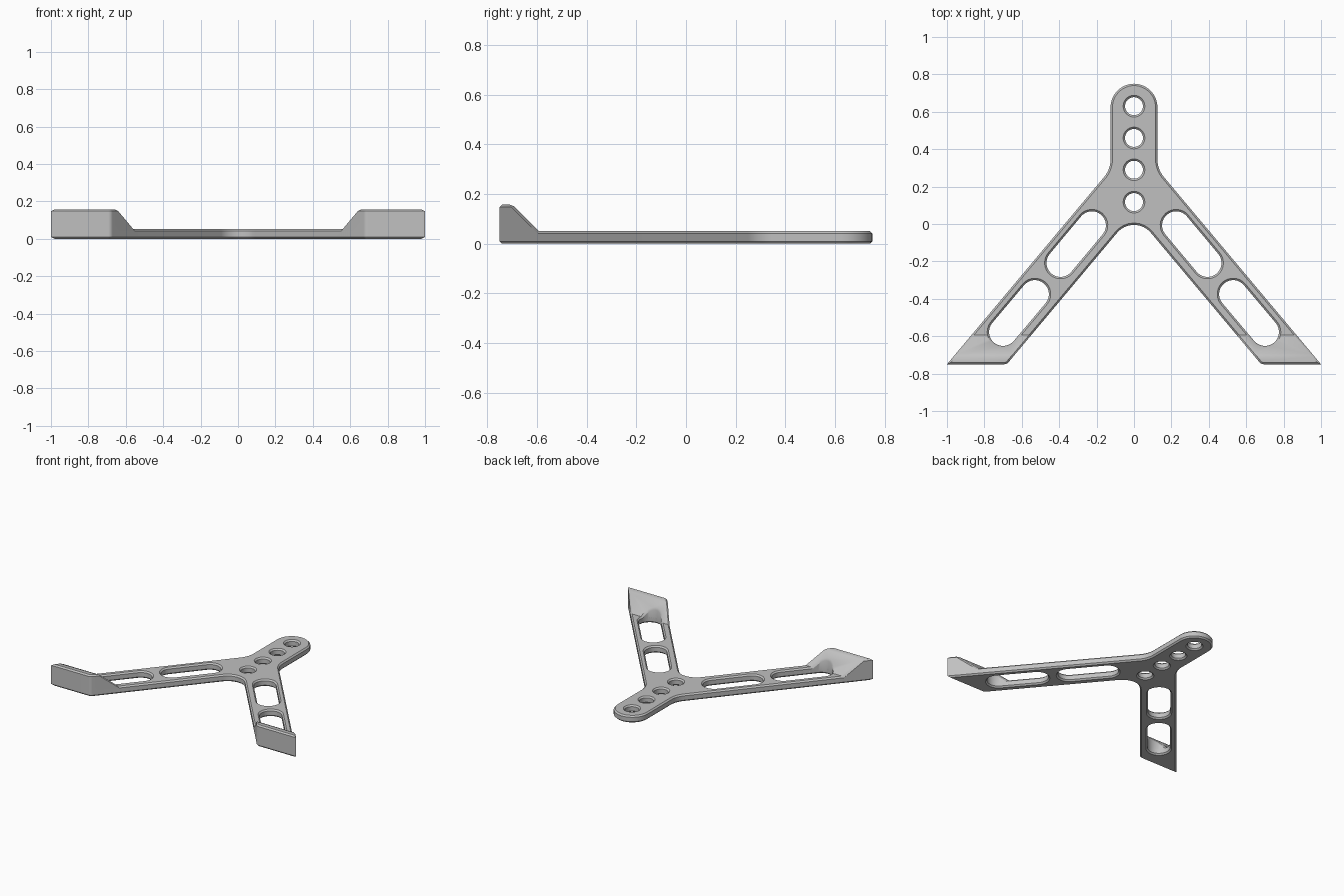
import bpy, bmesh
from math import sin, cos, tan, radians, pi
from mathutils import Vector

CHAMFER = 0.01
PLATE_H = 0.052
FOOT_H = 0.158
FRONT = -0.75
ARM = radians(50)                       # arm direction seen from above
ALONG = Vector((cos(ARM), sin(ARM)))
ACROSS = Vector((sin(ARM), -cos(ARM)))  # towards the inner edge
SLOT_R = 0.075
TIP, INNER = Vector((-1, FRONT)), Vector((-0.68, FRONT))
SLOT_LOW = Vector((-0.70, -0.577))

if "Cube" in bpy.data.objects:
    bpy.data.objects.remove(bpy.data.objects["Cube"])

grey = bpy.data.materials.new("light_grey")
grey.use_nodes = True
colour = (0.53, 0.53, 0.53, 1)
grey.diffuse_color = colour
grey.node_tree.nodes["Principled BSDF"].inputs["Base Color"].default_value = colour


def arc(centre, r, start, end, n=16):
    angles = [start + (end - start) * i / n for i in range(n + 1)]
    return [centre + Vector((cos(a), sin(a))) * r for a in angles]


def rounded(corners, n=10):
    """Closed outline from (x, y, radius) corners."""
    pts = []
    for i, (x, y, r) in enumerate(corners):
        p = Vector((x, y))
        if not r:
            pts.append(p)
            continue
        u = (Vector(corners[i - 1][:2]) - p).normalized()
        v = (Vector(corners[(i + 1) % len(corners)][:2]) - p).normalized()
        half = u.angle(v) / 2
        c = p + (u + v).normalized() * r / sin(half)
        a, b = p + u * r / tan(half) - c, p + v * r / tan(half) - c
        pts += [c + a.lerp(b, k / n).normalized() * r for k in range(n + 1)]
    return pts


def slot(low, high):
    return (arc(low, SLOT_R, ARM + pi / 2, ARM + 1.5 * pi)
            + arc(high, SLOT_R, ARM - pi / 2, ARM + pi / 2))


def mirrored(pts):
    return [Vector((-p.x, p.y)) for p in reversed(pts)]


def add_object(name, mesh):
    ob = bpy.data.objects.new(name, mesh)
    bpy.context.collection.objects.link(ob)
    if not mesh.materials:
        mesh.materials.append(grey)
    bpy.ops.object.select_all(action='DESELECT')
    ob.select_set(True)
    bpy.context.view_layer.objects.active = ob
    bpy.ops.object.shade_smooth_by_angle(angle=radians(30))
    return ob


# Plate outline: neck, two arms and the rounded crotch between them
neck_y = FRONT + (1 - 0.125) * tan(ARM)
crotch_y = FRONT - INNER.x * tan(ARM)
left = [(-0.125, 0.75, 0.1249), (-0.125, neck_y, 0.15), (*TIP, 0), (*INNER, 0.03)]
right = [(-x, y, r) for x, y, r in reversed(left)]
loops = [rounded(left + [(0, crotch_y, 0.117)] + right)]

# Round holes down the neck, and two slots in each arm
for y in (0.63, 0.46, 0.29, 0.117):
    loops.append(arc(Vector((0, y)), 0.048, 0, 2 * pi, 40)[:-1])
for low, high in ((SLOT_LOW, Vector((-0.53, -0.375))),
                  (Vector((-0.393, -0.208)), Vector((-0.225, -0.007)))):
    hole = slot(low, high)
    loops += [hole, mirrored(hole)]

# Chamfered plate from a filled curve
curve = bpy.data.curves.new("plate_outline", 'CURVE')
curve.dimensions = '2D'
curve.fill_mode = 'BOTH'
curve.extrude = PLATE_H / 2 - CHAMFER
curve.bevel_depth = CHAMFER
curve.bevel_resolution = 0
curve.offset = -CHAMFER
for pts in loops:
    spline = curve.splines.new('POLY')
    spline.points.add(len(pts) - 1)
    for point, p in zip(spline.points, pts):
        point.co = (p.x, p.y, 0, 1)
    spline.use_cyclic_u = True
helper = bpy.data.objects.new("plate_outline", curve)
bpy.context.collection.objects.link(helper)
bpy.context.view_layer.update()
graph = bpy.context.evaluated_depsgraph_get()
mesh = bpy.data.meshes.new_from_object(helper.evaluated_get(graph))
bpy.data.objects.remove(helper)
for v in mesh.vertices:
    v.co.z += PLATE_H / 2
add_object("bracket_plate", mesh)


def foot(name, side):
    """Raised front end of an arm, sloping down into the plate round the slot."""
    inner_pts = rounded([(*TIP, 0), (*INNER, 0.03), (*(INNER + ALONG * 0.35), 0)])
    outer_end = TIP + ALONG * 0.35
    slot_end = arc(SLOT_LOW, SLOT_R, ARM + 1.5 * pi, ARM + pi / 2)
    pts = inner_pts + [SLOT_LOW + ACROSS * SLOT_R + ALONG * 0.14] + slot_end
    pts += [SLOT_LOW - ACROSS * SLOT_R + ALONG * 0.02, outer_end]
    bm = bmesh.new()
    base = bm.faces.new([bm.verts.new((p.x * side, p.y, 0.015)) for p in pts])
    top = bmesh.ops.extrude_face_region(bm, geom=[base])["geom"]
    for v in top:
        if isinstance(v, bmesh.types.BMVert):
            v.co.z = FOOT_H
    if not any(f.calc_center_median().z < 0.02 for f in bm.faces):
        bm.faces.new([v for v in bm.verts if v.co.z < 0.02])
    # Slope behind the raised end
    bmesh.ops.bisect_plane(bm, geom=bm.verts[:] + bm.edges[:] + bm.faces[:],
                           plane_co=(0, -0.70, FOOT_H), plane_no=(0, 1, 1),
                           clear_outer=True)
    bmesh.ops.holes_fill(bm, edges=[e for e in bm.edges if e.is_boundary], sides=0)
    bmesh.ops.recalc_face_normals(bm, faces=bm.faces[:])
    # Chamfer the upper rim only
    rim = [e for e in bm.edges
           if len(e.link_faces) == 2 and e.calc_face_angle(0) > 0.5
           and max(v.co.z for v in e.verts) > 0.035
           and (e.verts[0].co - e.verts[1].co).xy.length > 1e-4]
    bmesh.ops.bevel(bm, geom=rim, offset=CHAMFER, segments=1, profile=0.5,
                    affect='EDGES', clamp_overlap=False)
    mesh = bpy.data.meshes.new(name)
    bm.to_mesh(mesh)
    bm.free()
    add_object(name, mesh)


foot("right_foot", 1)
foot("left_foot", -1)
